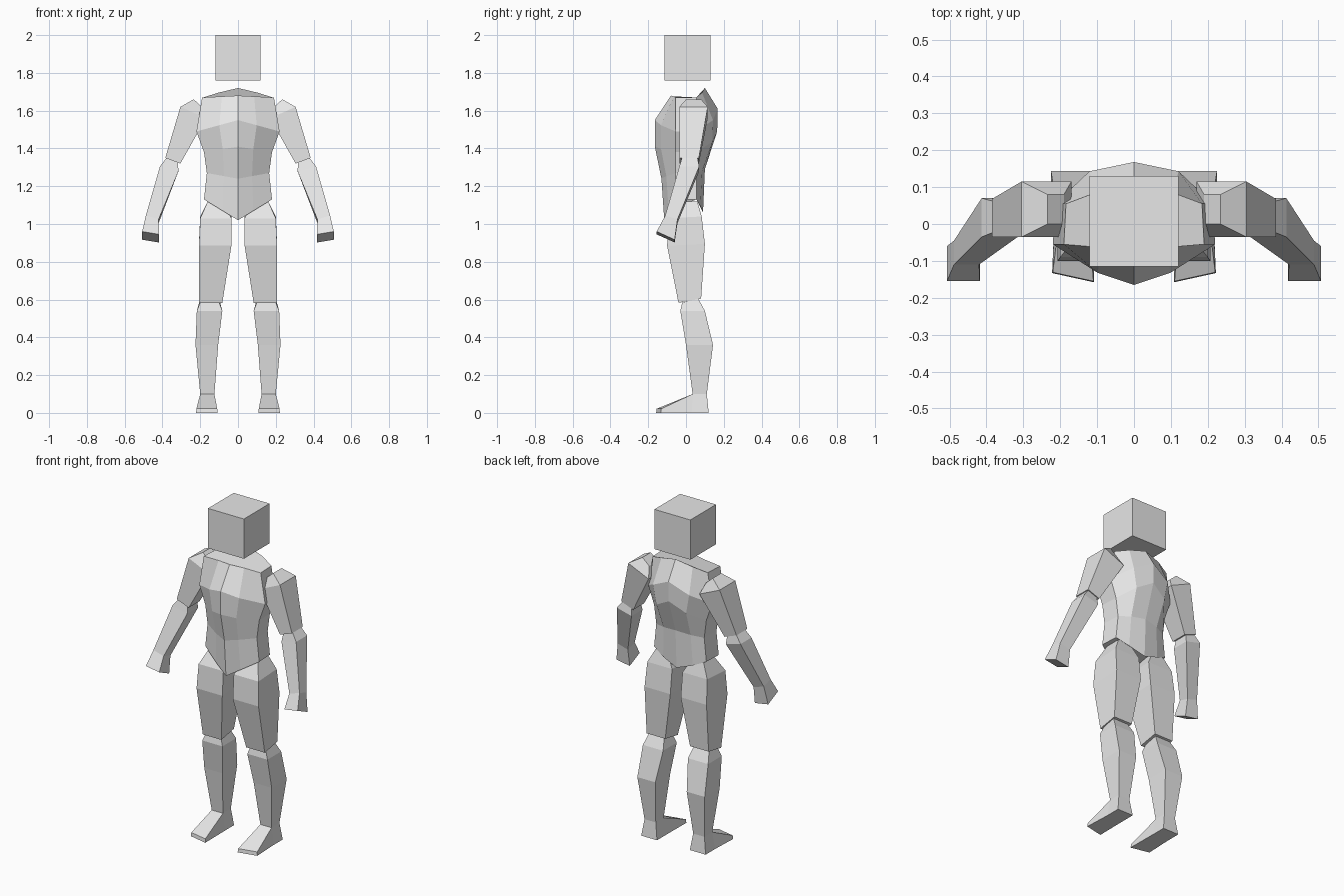
import bpy
import bmesh

grey = bpy.data.materials.new("plain grey")
grey.diffuse_color = (0.8, 0.8, 0.8, 1)


def loft(name, rings, mirror=False):
    """Skin closed rings of points and cap both ends."""
    bm = bmesh.new()
    loops = [[bm.verts.new(p) for p in ring] for ring in rings]
    n = len(loops[0])
    for a, b in zip(loops, loops[1:]):
        for i in range(n):
            j = (i + 1) % n
            bm.faces.new((a[i], a[j], b[j], b[i]))
    bm.faces.new(loops[0])
    bm.faces.new(loops[-1])
    bmesh.ops.recalc_face_normals(bm, faces=bm.faces[:])
    mesh = bpy.data.meshes.new(name)
    bm.to_mesh(mesh)
    bm.free()
    mesh.materials.append(grey)
    obj = bpy.data.objects.new(name, mesh)
    bpy.context.collection.objects.link(obj)
    if mirror:
        obj.modifiers.new("mirror", 'MIRROR').use_mirror_merge = False
    return obj


def limb(name, rings):
    """Four-sided limb; ring = inner x, inner z, outer x, outer z, front y, back y, back rise."""
    loft(name, [[(xi, yf, zi), (xo, yf, zo), (xo, yb, zo + dz), (xi, yb, zi + dz)]
                for xi, zi, xo, zo, yf, yb, dz in rings], mirror=True)


def torso_ring(w, yf, yb, zf, zs, zb):
    """Ten-point ring: half width, front and back depth, height at front, side and back."""
    half = [(0.45 * w, 0.8 * yf, zf + 0.45 * (zs - zf)),
            (w, -0.055, zs),
            (0.97 * w, 0.055, zs),
            (0.55 * w, 0.85 * yb, zb + 0.5 * (zs - zb))]
    return ([(0, yf, zf)] + half + [(0, yb, zb)]
            + [(-x, y, z) for x, y, z in reversed(half)])


# Head: a plain cube floating above the shoulders
def square(z):
    return [(-0.12, -0.115, z), (0.12, -0.115, z), (0.12, 0.13, z), (-0.12, 0.13, z)]


loft("head", [square(1.76), square(2.0)])

# Torso: shoulders, chest, ribs, waist, hips
loft("torso", [torso_ring(*r) for r in (
    (0.19, -0.08, 0.10, 1.68, 1.67, 1.72),
    (0.22, -0.165, 0.168, 1.55, 1.49, 1.61),
    (0.18, -0.165, 0.165, 1.41, 1.38, 1.49),
    (0.165, -0.13, 0.10, 1.24, 1.27, 1.29),
    (0.18, -0.115, 0.09, 1.02, 1.13, 1.06))])

# Arms
limb("upper_arm", [
    (0.19, 1.62, 0.235, 1.66, 0.0, 0.08, 0),
    (0.17, 1.56, 0.305, 1.62, -0.035, 0.115, 0),
    (0.305, 1.32, 0.385, 1.35, -0.035, 0.068, 0)])
limb("forearm", [
    (0.32, 1.34, 0.375, 1.355, -0.02, 0.06, 0),
    (0.315, 1.28, 0.413, 1.305, -0.035, 0.07, 0),
    (0.42, 1.025, 0.488, 1.045, -0.11, -0.045, -0.02)])
limb("hand", [
    (0.42, 1.025, 0.488, 1.045, -0.11, -0.045, -0.02),
    (0.418, 0.945, 0.507, 0.96, -0.155, -0.06, -0.043)])

# Legs
limb("thigh", [
    (0.08, 1.12, 0.16, 1.12, -0.04, 0.06, 0),
    (0.035, 1.03, 0.20, 1.03, -0.09, 0.083, 0.01),
    (0.035, 0.885, 0.207, 0.885, -0.10, 0.10, 0.01),
    (0.083, 0.583, 0.207, 0.583, -0.04, 0.08, 0.022)])
limb("shin", [
    (0.10, 0.585, 0.20, 0.585, -0.02, 0.065, 0.02),
    (0.083, 0.54, 0.218, 0.54, -0.03, 0.10, 0),
    (0.105, 0.36, 0.225, 0.36, 0.0, 0.143, 0),
    (0.125, 0.10, 0.20, 0.10, 0.035, 0.11, 0)])

# Feet: ankle to sole, with a low wedge toe turned slightly outwards
limb("ankle", [
    (0.125, 0.10, 0.20, 0.10, 0.035, 0.11, 0),
    (0.11, 0.0, 0.215, 0.0, 0.01, 0.12, 0)])
loft("toe", [
    [(0.11, 0.03, 0), (0.215, 0.03, 0), (0.20, 0.036, 0.10), (0.125, 0.036, 0.10)],
    [(0.108, -0.158, 0), (0.222, -0.133, 0), (0.22, -0.131, 0.022), (0.11, -0.155, 0.022)]],
    mirror=True)
